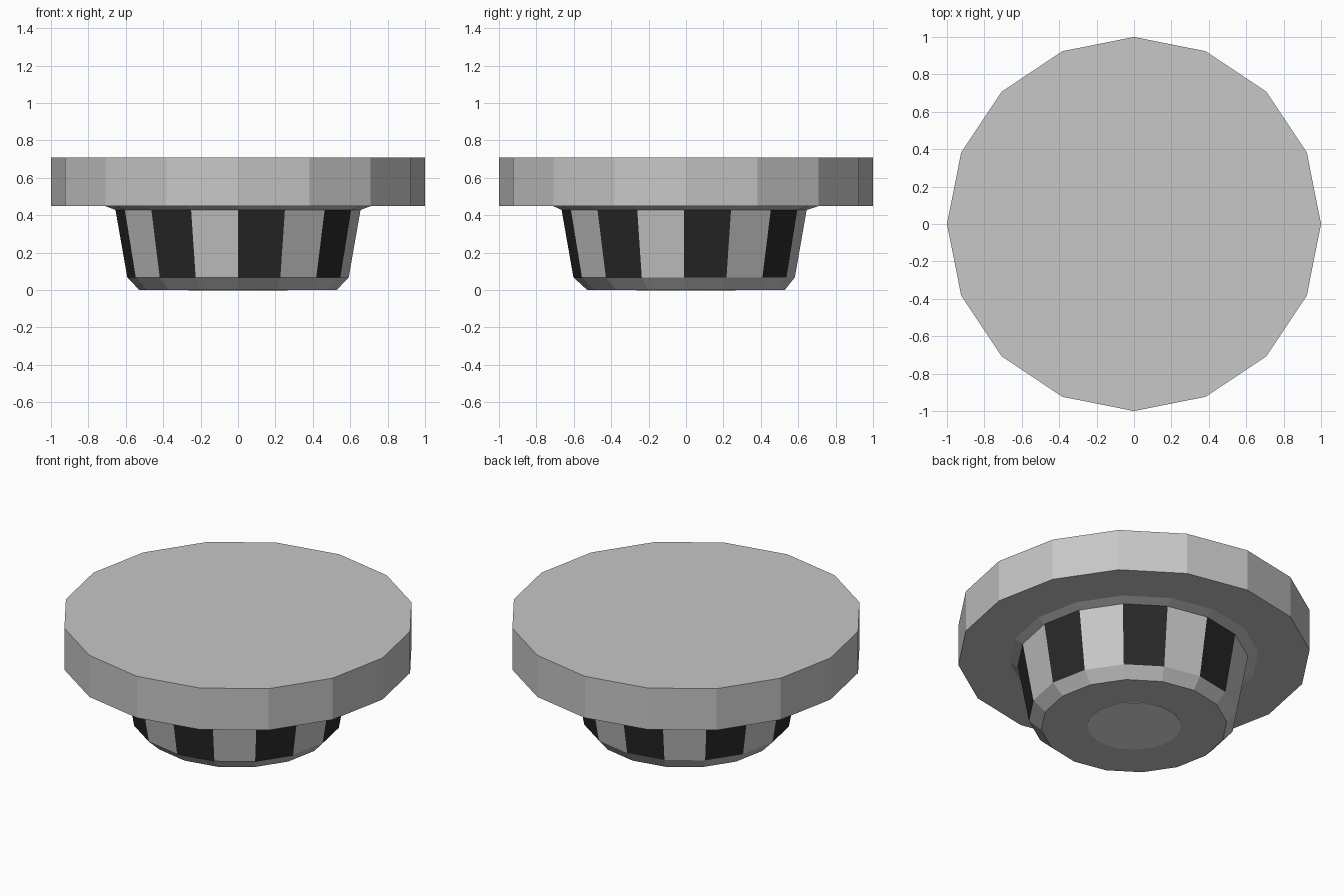
import bpy, bmesh, math

if "Cube" in bpy.data.objects:
    bpy.data.objects.remove(bpy.data.objects["Cube"])

SIDES = 16


def material(name, value):
    m = bpy.data.materials.new(name)
    m.diffuse_color = (value, value, value, 1)
    m.use_nodes = True
    m.node_tree.nodes["Principled BSDF"].inputs["Base Color"].default_value = m.diffuse_color
    return m


grey = material("light_grey", 0.57)
black = material("near_black", 0.022)
white = material("white", 0.95)


def lathe(name, rings, mats, sides=SIDES, rule=None):
    """Stack of (radius, z, y offset) rings, capped at both ends."""
    bm = bmesh.new()
    loops = []
    for r, z, dy in rings:
        loops.append([bm.verts.new((r * math.cos(2 * math.pi * i / sides),
                                    r * math.sin(2 * math.pi * i / sides) + dy, z))
                      for i in range(sides)])
    for k in range(len(loops) - 1):
        a, b = loops[k], loops[k + 1]
        for i in range(sides):
            j = (i + 1) % sides
            f = bm.faces.new((a[i], a[j], b[j], b[i]))
            if rule:
                f.material_index = rule(k, i)
    bm.faces.new(loops[0][::-1])
    bm.faces.new(loops[-1])
    me = bpy.data.meshes.new(name)
    bm.to_mesh(me)
    bm.free()
    for m in mats:
        me.materials.append(m)
    ob = bpy.data.objects.new(name, me)
    bpy.context.collection.objects.link(ob)
    return ob


# Wide round top plate
lathe("top_plate", [(1.0, 0.448, 0), (1.0, 0.708, 0)], [grey])

# Tapered foot with chamfered bottom, flared collar and alternating dark panels
lathe("striped_foot",
      [(0.528, 0.0, 0), (0.592, 0.068, -0.01), (0.655, 0.428, -0.01), (0.71, 0.449, 0)],
      [grey, black],
      rule=lambda band, i: 1 if band == 1 and i % 2 == 0 else 0)

# Thin pale disc on the underside
lathe("underside_disc", [(0.265, -0.002, 0), (0.265, 0.002, 0)], [white], sides=32)
